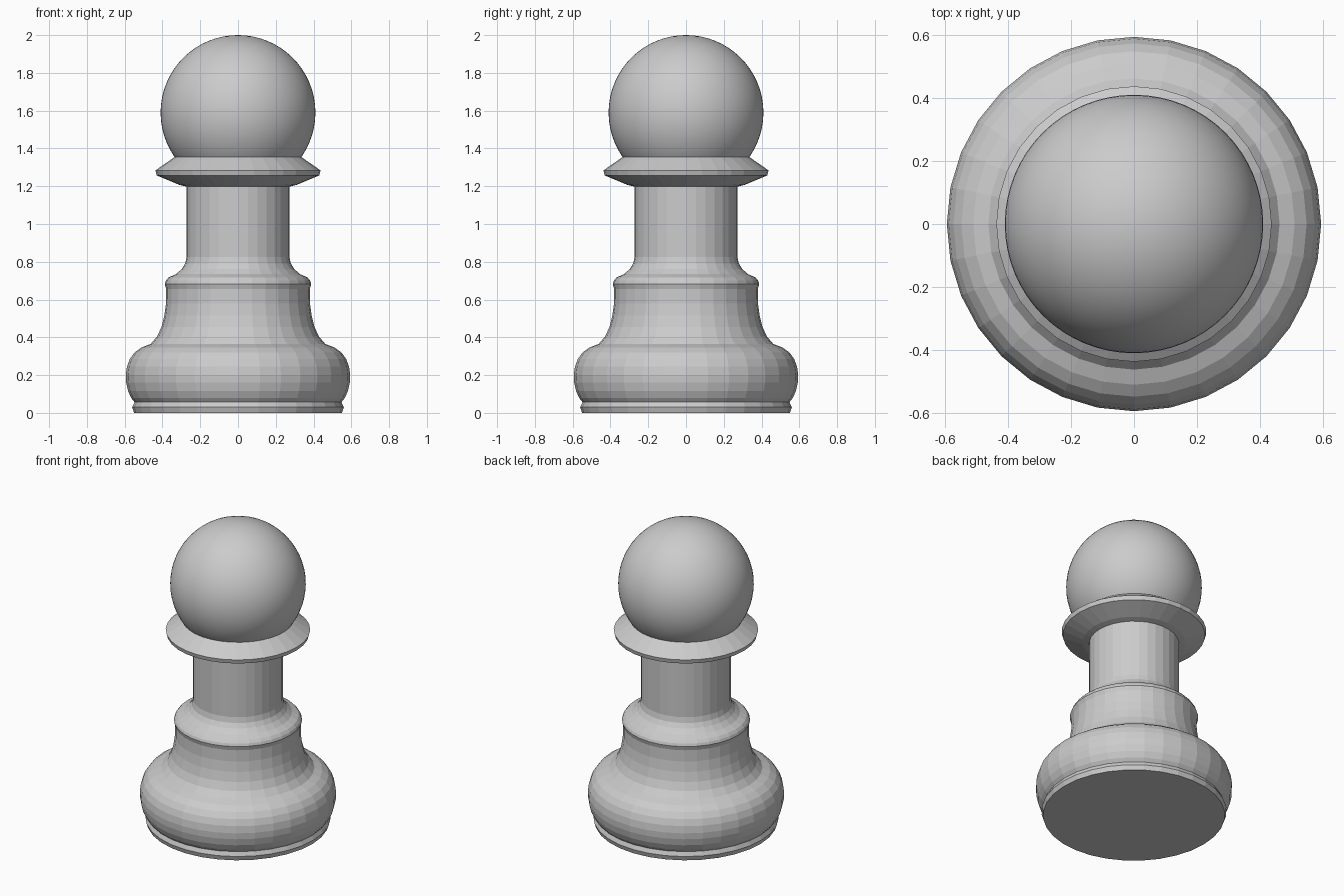
import bpy, bmesh
from math import sin, cos, tau

if "Cube" in bpy.data.objects:
    bpy.data.objects.remove(bpy.data.objects["Cube"])

SIDES = 32

def lathe(name, profile):
    """Spin a (radius, z) profile into a closed, flat-shaded solid."""
    bm = bmesh.new()
    rings = [[bm.verts.new((r * cos(tau * i / SIDES), r * sin(tau * i / SIDES), z))
              for i in range(SIDES)] for r, z in profile]
    for low, high in zip(rings, rings[1:]):
        for i in range(SIDES):
            j = (i + 1) % SIDES
            bm.faces.new((low[i], low[j], high[j], high[i]))
    bm.faces.new(rings[0][::-1])
    bm.faces.new(rings[-1])
    mesh = bpy.data.meshes.new(name)
    bm.to_mesh(mesh)
    bm.free()
    obj = bpy.data.objects.new(name, mesh)
    bpy.context.collection.objects.link(obj)
    return obj

# Foot, bulge, cove, shoulder lip, stem and collar in one turned profile
lathe("turned_body", [
    (0.55, 0), (0.56, 0.03), (0.548, 0.057),
    (0.565, 0.078), (0.582, 0.115), (0.592, 0.16), (0.594, 0.2),
    (0.588, 0.245), (0.573, 0.285), (0.548, 0.32), (0.51, 0.347), (0.462, 0.365),
    (0.428, 0.405), (0.405, 0.455), (0.39, 0.515), (0.381, 0.58), (0.38, 0.655),
    (0.388, 0.683), (0.382, 0.7), (0.368, 0.717),
    (0.327, 0.735), (0.298, 0.762), (0.28, 0.79), (0.272, 0.825),
    (0.272, 1.198), (0.31, 1.207), (0.43, 1.257), (0.437, 1.284), (0.335, 1.355),
])

# Round head
bpy.ops.mesh.primitive_uv_sphere_add(segments=64, ring_count=32, radius=0.41,
                                     location=(0, 0, 1.59))
head = bpy.context.object
head.name = "head"
bpy.ops.object.shade_smooth()
